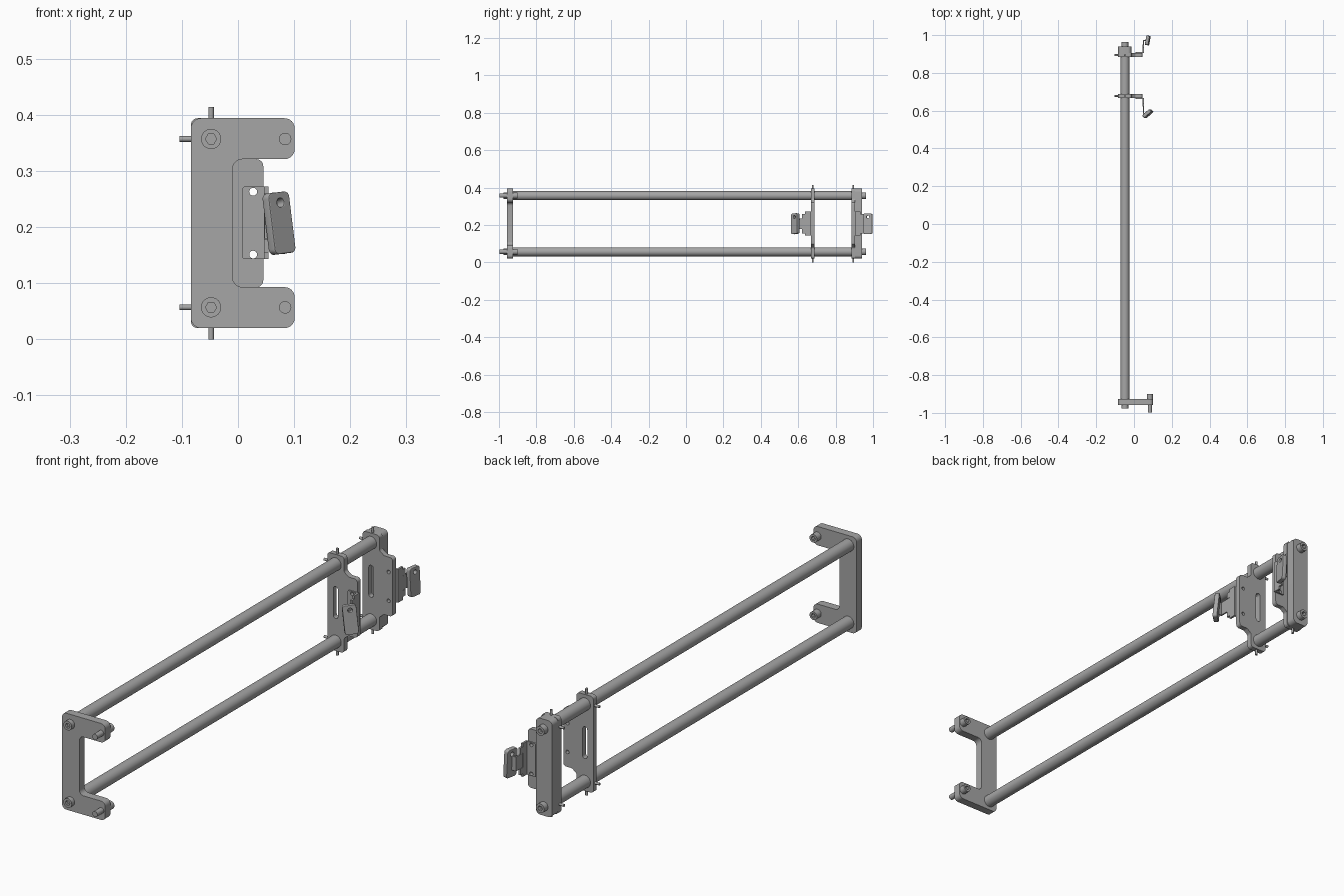
import bpy, math
from mathutils import Vector, Matrix

if "Cube" in bpy.data.objects:
    bpy.data.objects.remove(bpy.data.objects["Cube"], do_unlink=True)

grey = bpy.data.materials.new("steel_grey")
grey.use_nodes = True
grey.diffuse_color = (0.38, 0.38, 0.38, 1)
grey.node_tree.nodes["Principled BSDF"].inputs["Base Color"].default_value = (0.38, 0.38, 0.38, 1)

RAIL_X, LOW, HIGH = -0.048, 0.057, 0.357
MID = (LOW + HIGH) / 2


def fillet(corners, radius, steps=6):
    """Round every corner of a closed polygon."""
    out = []
    for i, c in enumerate(corners):
        p = Vector(c)
        u = (Vector(corners[i - 1]) - p).normalized()
        v = (Vector(corners[(i + 1) % len(corners)]) - p).normalized()
        half = u.angle(v) / 2
        centre = p + (u + v).normalized() * radius / math.sin(half)
        arm = p + u * radius / math.tan(half) - centre
        sweep = math.pi - 2 * half
        if u.x * v.y - u.y * v.x > 0:
            sweep = -sweep
        for k in range(steps + 1):
            out.append(centre + Matrix.Rotation(sweep * k / steps, 2) @ arm)
    return out


def rect(x0, x1, z0, z1):
    return [(x0, z0), (x1, z0), (x1, z1), (x0, z1)]


def ring(x, z, r, n=24):
    return [Vector((x + r * math.cos(math.tau * k / n), z + r * math.sin(math.tau * k / n)))
            for k in range(n)]


def finish(name):
    ob = bpy.context.object
    ob.name = name
    ob.data.materials.clear()
    ob.data.materials.append(grey)
    bpy.ops.object.shade_smooth_by_angle(angle=math.radians(35))
    return ob


def plate(name, loops, y0, y1, bevel=0):
    """Extrude an xz outline with holes from y0 to y1."""
    cu = bpy.data.curves.new(name, 'CURVE')
    cu.dimensions, cu.fill_mode = '2D', 'BOTH'
    cu.extrude = abs(y1 - y0) / 2 - bevel
    cu.bevel_depth, cu.bevel_resolution = bevel, 1
    cu.offset = -bevel
    for loop in loops:
        sp = cu.splines.new('POLY')
        sp.points.add(len(loop) - 1)
        for pt, co in zip(sp.points, loop):
            pt.co = (co[0], co[1], 0, 1)
        sp.use_cyclic_u = True
    ob = bpy.data.objects.new(name, cu)
    bpy.context.collection.objects.link(ob)
    ob.rotation_euler.x = math.pi / 2
    ob.location.y = (y0 + y1) / 2
    bpy.ops.object.select_all(action='DESELECT')
    bpy.context.view_layer.objects.active = ob
    ob.select_set(True)
    bpy.ops.object.convert(target='MESH')
    return finish(name)


def rod(name, a, b, r, n=24):
    a, b = Vector(a), Vector(b)
    bpy.ops.mesh.primitive_cylinder_add(
        vertices=n, radius=r, depth=(b - a).length, location=(a + b) / 2,
        rotation=(b - a).to_track_quat('Z', 'Y').to_euler())
    return finish(name)


def box(name, x0, x1, y0, y1, z0, z1):
    bpy.ops.mesh.primitive_cube_add(size=1, location=((x0 + x1) / 2, (y0 + y1) / 2, (z0 + z1) / 2))
    ob = bpy.context.object
    ob.scale = (abs(x1 - x0), abs(y1 - y0), abs(z1 - z0))
    bpy.ops.object.transform_apply(location=False, rotation=False)
    return finish(name)


def socket_head(name, x, z, y, tip, r):
    """Round screw head with a hexagonal recess facing its tip."""
    plate(name, [ring(x, z, r), ring(x, z, r * 0.55, 6)], y, tip)
    rod(name + "_floor", (x, y, z), (x, y + (tip - y) * 0.4, z), r * 0.7)


def carriage(name, y0, y1):
    """Sliding plate with a slot, two small holes and set screws."""
    low = [(-0.084, 0.02), (-0.012, 0.02), (-0.012, 0.078), (0.008, 0.093), (0.045, 0.093)]
    outline = low + [(x, 2 * MID - z) for x, z in reversed(low[1:])] + [(-0.084, 2 * MID - 0.02)]
    slot = fillet(rect(-0.058, -0.038, 0.145, 0.269), 0.0099)
    plate(name, [fillet(outline, 0.012), slot,
                 ring(0.027, 0.151, 0.007, 16), ring(0.027, 0.263, 0.007, 16)], y0, y1)
    y = (y0 + y1) / 2
    for label, z, end in (("lower", LOW, 0), ("upper", HIGH, 2 * MID)):
        rod(f"{name}_{label}_side_screw", (-0.104, y, z), (-0.07, y, z), 0.005, 16)
        rod(f"{name}_{label}_end_screw", (RAIL_X, y, end), (RAIL_X, y, end + (z - end) * 0.55),
            0.005, 16)


def latch(name, face, s, centre, turn, lean):
    """Folded bracket with a stem and a tilted thumb tab."""
    plate(name + "_mount", [fillet(rect(0.008, 0.05, 0.143, 0.272), 0.004),
                            ring(0.027, 0.151, 0.007, 16), ring(0.027, 0.263, 0.007, 16)],
          face, face + s * 0.006)
    box(name + "_flange", 0.046, 0.054, face, face + s * 0.03, 0.143, 0.272)
    for z in (0.155, 0.236):
        box(name + "_finger", 0.046, 0.054, face + s * 0.03, face + s * 0.046, z, z + 0.024)
    box(name + "_stem", 0.047, 0.053, face + s * 0.03, centre[1], 0.18, 0.235)
    box(name + "_link", 0.047, centre[0], centre[1] - 0.003, centre[1] + 0.003, 0.18, 0.235)
    tab = plate(name + "_tab", [fillet(rect(-0.025, 0.025, -0.055, 0.055), 0.01),
                                ring(0.002, 0.036, 0.008, 16)], -0.009, 0.009, 0.002)
    tab.matrix_world = (Matrix.Translation((centre[0], centre[1], MID)) @
                        Matrix.Rotation(math.radians(lean), 4, 'Y') @
                        Matrix.Rotation(math.radians(turn), 4, 'Z') @ tab.matrix_world)


# Front bracket: C-shaped plate
c_low = [(-0.084, 0.02), (0.101, 0.02), (0.101, 0.093), (-0.01, 0.093)]
c_shape = c_low + [(x, 2 * MID - z) for x, z in reversed(c_low)]
plate("front_bracket", [fillet(c_shape, 0.018)], -0.958, -0.926)

# Rails, their end screws, and the bracket pins
for label, z in (("lower", LOW), ("upper", HIGH)):
    rod(label + "_rail", (RAIL_X, -0.93, z), (RAIL_X, 0.92, z), 0.024, 32)
    socket_head(label + "_front_screw", RAIL_X, z, -0.957, -0.976, 0.018)
    socket_head(label + "_back_screw", RAIL_X, z, 0.937, 0.963, 0.018)
    rod(label + "_bracket_pin", (0.084, -0.997, z), (0.084, -0.93, z), 0.011)
    socket_head(label + "_pin_head", 0.084, z, -0.927, -0.9, 0.016)

# Back end block
plate("back_block", [fillet(rect(-0.084, -0.014, 0.02, 2 * MID - 0.02), 0.018)], 0.904, 0.94)

# Two carriages with outward-facing latches
carriage("front_carriage", 0.667, 0.688)
carriage("back_carriage", 0.884, 0.904)
latch("front_latch", 0.667, -1, (0.073, 0.584), 42, -7)
latch("back_latch", 0.904, 1, (0.073, 0.972), 80, -3)
